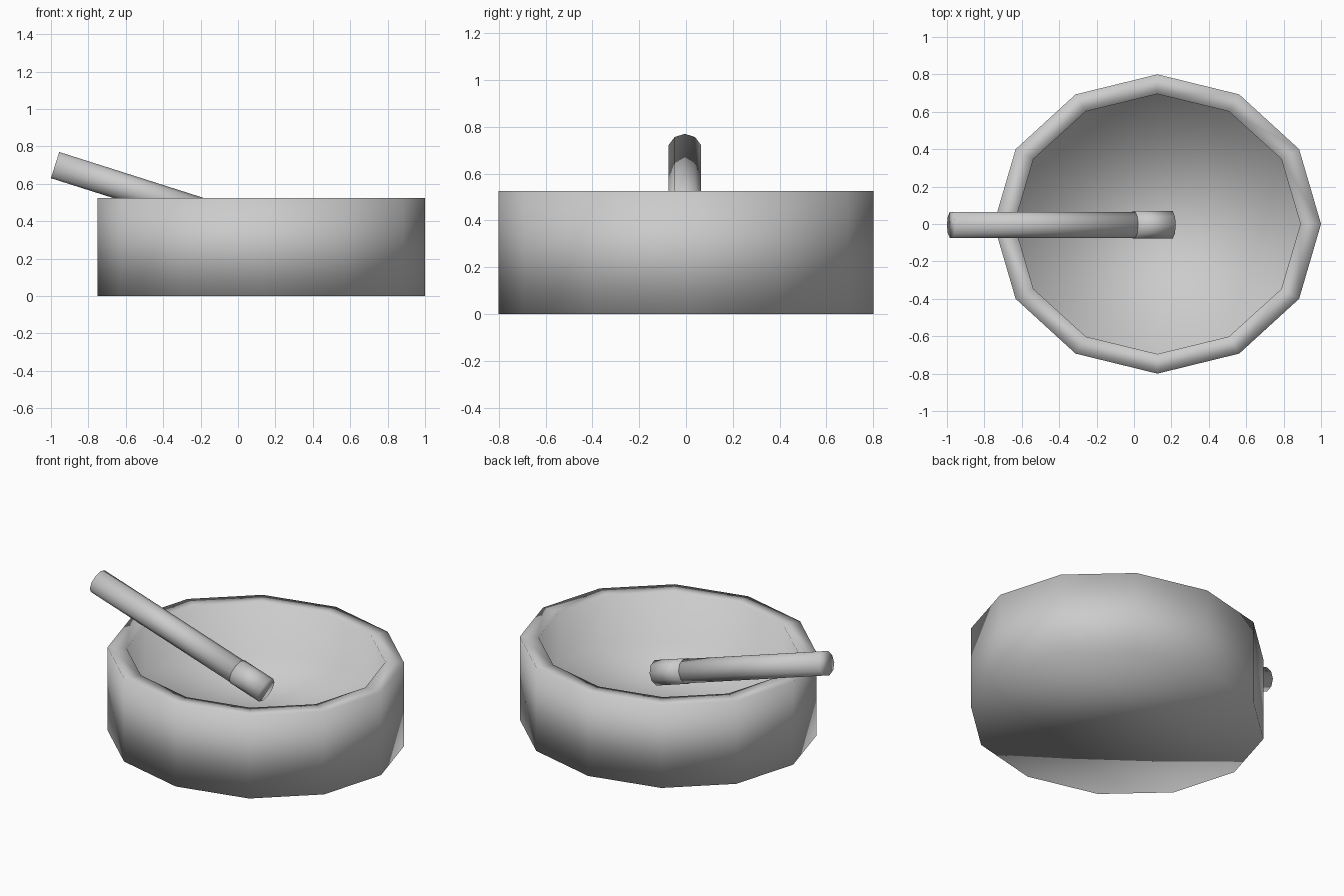
import bpy, bmesh, math
from mathutils import Vector

if "Cube" in bpy.data.objects:
    bpy.data.objects.remove(bpy.data.objects["Cube"])


def loft(name, rings):
    """Skin a closed solid through equal-sized rings, capped at both ends, smooth shaded."""
    bm = bmesh.new()
    loops = [[bm.verts.new(p) for p in ring] for ring in rings]
    n = len(loops[0])
    for a, b in zip(loops, loops[1:]):
        for i in range(n):
            j = (i + 1) % n
            bm.faces.new((a[i], a[j], b[j], b[i]))
    bm.faces.new(loops[0][::-1])
    bm.faces.new(loops[-1])
    bmesh.ops.recalc_face_normals(bm, faces=bm.faces)
    for f in bm.faces:
        f.smooth = True
    me = bpy.data.meshes.new(name)
    bm.to_mesh(me)
    bm.free()
    ob = bpy.data.objects.new(name, me)
    bpy.context.collection.objects.link(ob)
    return ob


def oval(rx, ry, z, n=12):
    return [Vector((0.125 + rx * math.cos(math.tau * i / n),
                    ry * math.sin(math.tau * i / n), z)) for i in range(n)]


# Twelve-sided tray: outer wall, flat rim, vertical inner wall, floor
loft("tray", [oval(0.875, 0.8, 0), oval(0.875, 0.8, 0.525),
              oval(0.765, 0.695, 0.525), oval(0.765, 0.695, 0.22)])

# Stick leaning on the rim
TILT = 0.318
axis = Vector((1, 0, -TILT)).normalized()
up = Vector((TILT, 0, 1)).normalized()
side = Vector((0, 1, 0))


def stick_ring(x, r, n=10):
    c = Vector((x, -0.005, 0.70 - TILT * (x + 0.978)))
    return [c + r * (math.cos(math.tau * i / n) * up + math.sin(math.tau * i / n) * side)
            for i in range(n)]


loft("stick", [stick_ring(-0.978, 0.0735), stick_ring(0.03, 0.0735)])
# Slightly thicker end piece
loft("stick_tip", [stick_ring(0.0, 0.077), stick_ring(0.2, 0.077)])
